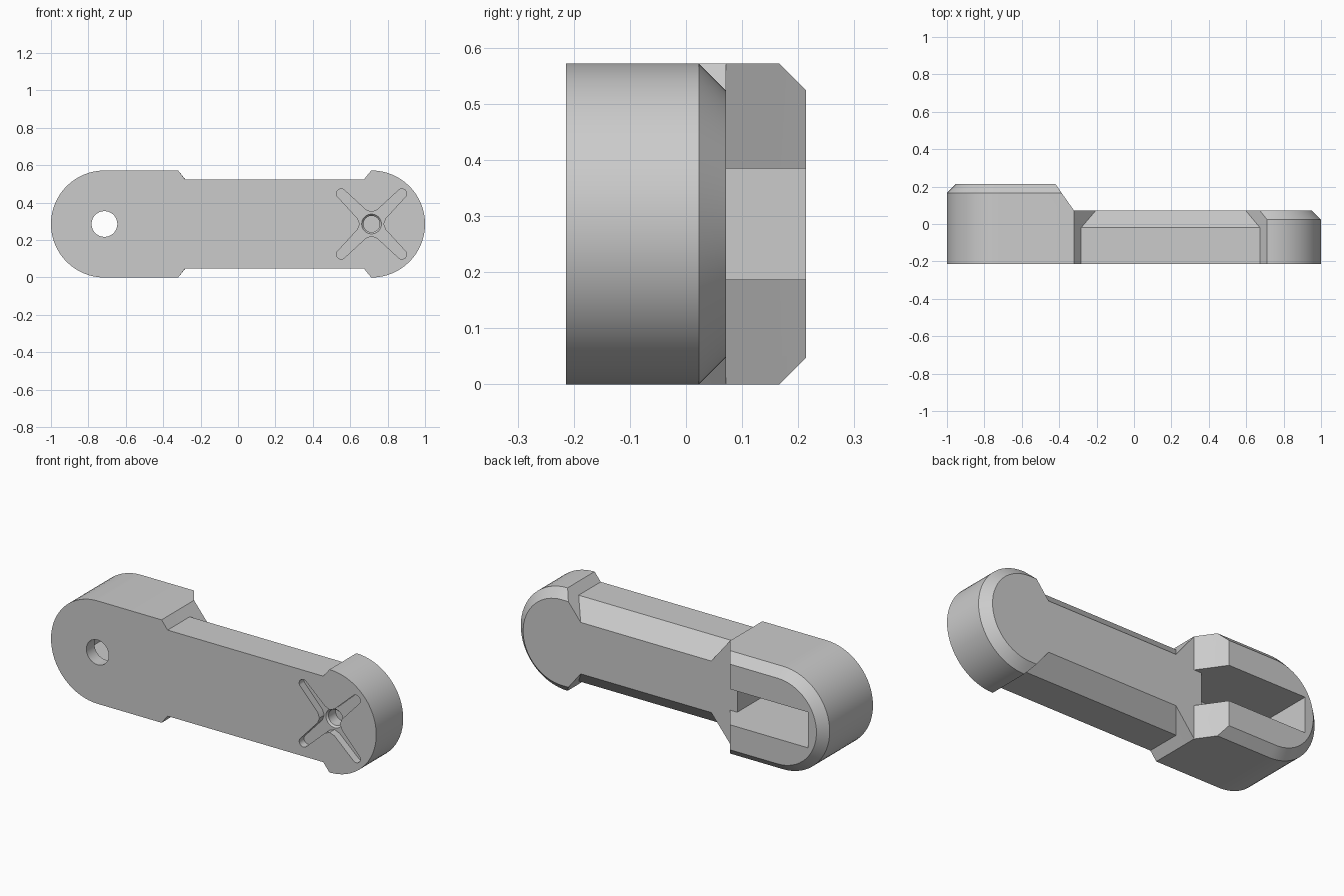
import bpy, bmesh, math

if "Cube" in bpy.data.objects:
    bpy.data.objects.remove(bpy.data.objects["Cube"])

R = 0.286        # end radius and mid height
CX = 0.714       # distance of the end centres from the middle
FRONT, ARM_BACK, BACK = -0.214, 0.071, 0.214
BEVEL = 0.048

grey = bpy.data.materials.new("plain_grey")
grey.use_nodes = True
colour = (0.6, 0.6, 0.6, 1)
grey.diffuse_color = colour
grey.node_tree.nodes["Principled BSDF"].inputs["Base Color"].default_value = colour


def arc(cx, r, start, end, steps, cz=0.0):
    """Points (x, height from the middle) on an arc, angles in degrees."""
    pts = []
    for i in range(steps + 1):
        a = math.radians(start + (end - start) * i / steps)
        pts.append((cx + r * math.cos(a), cz + r * math.sin(a)))
    return pts


def loft(name, sections):
    """Closed solid through (y, outline) sections with equal point counts."""
    bm = bmesh.new()
    rings = [[bm.verts.new((x, y, R + h)) for x, h in pts] for y, pts in sections]
    for a, b in zip(rings, rings[1:]):
        for i in range(len(a)):
            j = (i + 1) % len(a)
            bm.faces.new((a[i], a[j], b[j], b[i]))
    bm.faces.new(rings[0])
    bm.faces.new(rings[-1])
    bmesh.ops.recalc_face_normals(bm, faces=bm.faces[:])
    mesh = bpy.data.meshes.new(name)
    bm.to_mesh(mesh)
    bm.free()
    mesh.materials.append(grey)
    obj = bpy.data.objects.new(name, mesh)
    bpy.context.collection.objects.link(obj)
    return obj


def prism(name, pts, y0, y1):
    return loft(name, [(y0, pts), (y1, pts)])


def cut(obj, cutter):
    bpy.context.view_layer.objects.active = obj
    mod = obj.modifiers.new("cut", 'BOOLEAN')
    mod.operation, mod.solver, mod.object = 'DIFFERENCE', 'EXACT', cutter
    bpy.ops.object.modifier_apply(modifier=mod.name)
    bpy.data.objects.remove(cutter)


def box(x0, x1, half):
    return [(x0, -half), (x1, -half), (x1, half), (x0, half)]


# Thick end block: round outer end, bevelled back rim, sloped inner face
def block_outline(r, x_end):
    return arc(-CX, r, 90, 270, 32) + [(x_end, -r), (x_end, r)]


block = loft("end_block", [
    (FRONT, block_outline(R, -0.32)),
    (ARM_BACK, block_outline(R, -0.32)),
    (BACK - BEVEL, block_outline(R, -0.387)),
    (BACK, block_outline(R - BEVEL, -0.42)),
])

# Slot with a low lip at its open end, and the through hole
cut(block, prism("slot_cutter", box(-0.9, -0.365, 0.099), -0.143, 0.3))
cut(block, prism("slot_mouth_cutter", box(-0.4, -0.2, 0.099), ARM_BACK, 0.3))
cut(block, prism("hole_cutter", arc(-CX, 0.069, 0, 348.75, 31), -0.3, 0))


# Arm with bevelled back edges, flowing into the bevelled round end
def arm_outline(t, r):
    half = 0.239 - 0.096 * t
    step = R - r
    top = [(-0.32, R), (-0.283 + 0.078 * t, half), (0.674 - 0.076 * t, half),
           (0.712 - 0.8 * step, r)]
    bottom = [(x, -h) for x, h in reversed(top)]
    return top + arc(CX, r, 90, -90, 32) + bottom


arm = loft("arm_and_round_end", [
    (FRONT, arm_outline(0, R)),
    (-0.02, arm_outline(0, R)),
    (ARM_BACK - BEVEL, arm_outline(0.475, R)),
    (ARM_BACK, arm_outline(1, R - BEVEL)),
])

# Cross-shaped recess: four tapering arms with rounded tips
cross = []
for k in range(4):
    turn = math.radians(90 * k)
    quarter = [(0.063, 0), (0.075, 0.03)] + arc(0.162, 0.026, -30, 120, 8, 0.162) + [(0.03, 0.075)]
    for x, h in quarter:
        cross.append((CX + x * math.cos(turn) - h * math.sin(turn),
                      x * math.sin(turn) + h * math.cos(turn)))
cut(arm, prism("cross_cutter", cross, -0.3, -0.172))

# Countersunk pin hole in the middle of the cross
pin = [(y, arc(CX, r, 0, 348.75, 31)) for y, r in
       ((-0.3, 0.053), (-0.172, 0.053), (-0.162, 0.044), (-0.1, 0.044))]
cut(arm, loft("pin_hole_cutter", pin))

# Smooth rounds, crisp edges
for obj in (block, arm):
    bpy.ops.object.select_all(action='DESELECT')
    obj.select_set(True)
    bpy.context.view_layer.objects.active = obj
    bpy.ops.object.shade_smooth_by_angle(angle=math.radians(30))
